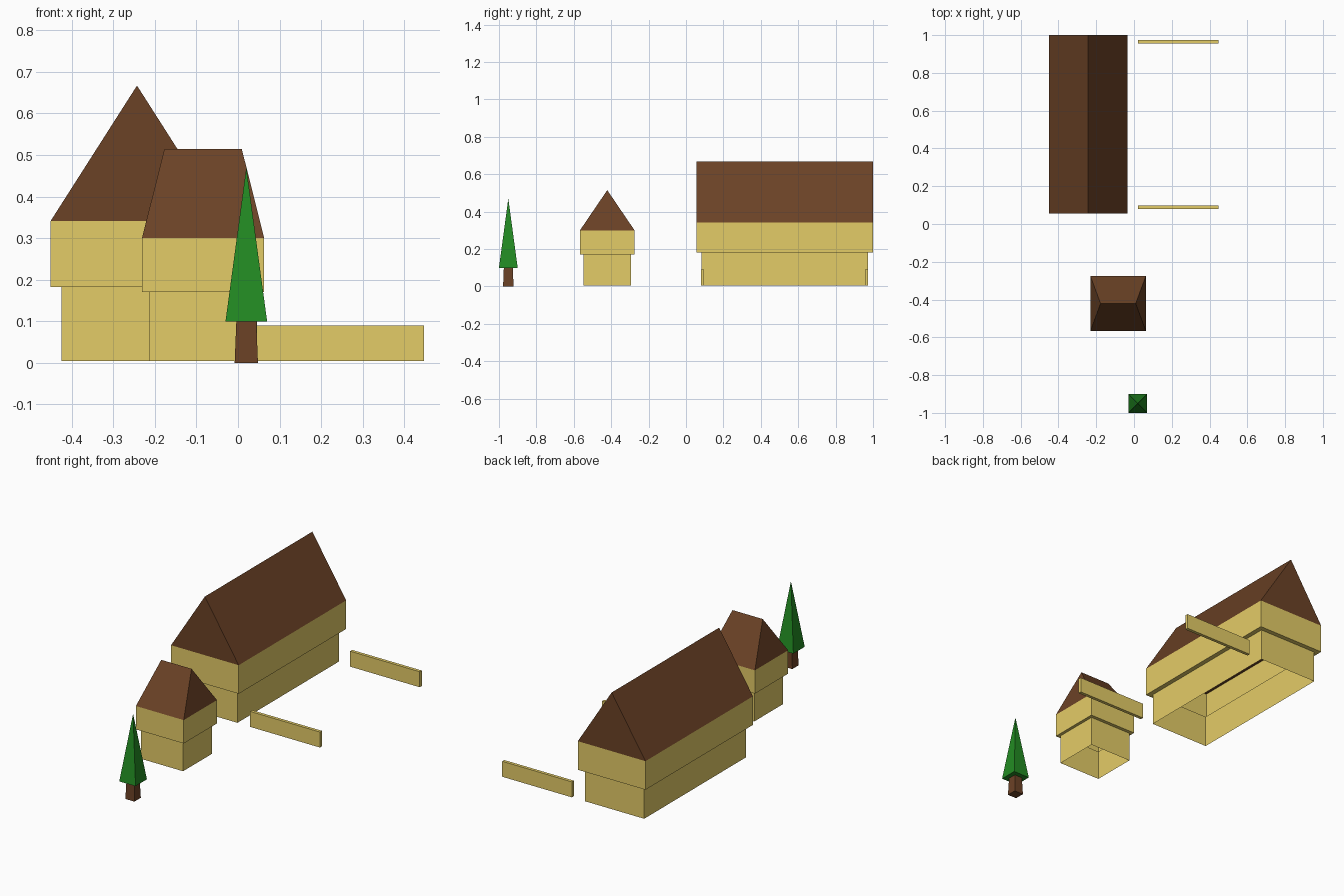
import bpy
import bmesh

cube = bpy.data.objects.get("Cube")
if cube:
    bpy.data.objects.remove(cube, do_unlink=True)


def material(name, rgb):
    mat = bpy.data.materials.new(name)
    mat.use_nodes = True
    mat.diffuse_color = (*rgb, 1)
    mat.node_tree.nodes["Principled BSDF"].inputs["Base Color"].default_value = (*rgb, 1)
    return mat


WALL = material("straw_yellow", (0.776, 0.604, 0.136))
BROWN = material("dark_brown", (0.147, 0.054, 0.019))
GREEN = material("leaf_green", (0.016, 0.258, 0.016))


def loft(name, mat, centre, rings, closed=True):
    """Stack rectangles (half width, half depth, height) and skin them."""
    cx, cy = centre
    bm = bmesh.new()
    loops = []
    for hx, hy, z in rings:
        corners = ((-hx, -hy), (hx, -hy), (hx, hy), (-hx, hy))
        loops.append([bm.verts.new((cx + x, cy + y, z)) for x, y in corners])
    for low, high in zip(loops, loops[1:]):
        for i in range(4):
            j = (i + 1) % 4
            bm.faces.new((low[i], low[j], high[j], high[i]))
    if closed:
        bm.faces.new(loops[0][::-1])
        bm.faces.new(loops[-1])
    # Ridges and tips collapse to an edge or a point
    bmesh.ops.remove_doubles(bm, verts=bm.verts, dist=0.0005)
    bmesh.ops.recalc_face_normals(bm, faces=bm.faces)
    mesh = bpy.data.meshes.new(name)
    bm.to_mesh(mesh)
    bm.free()
    mesh.materials.append(mat)
    obj = bpy.data.objects.new(name, mesh)
    bpy.context.collection.objects.link(obj)
    return obj


def house(name, centre, lower, upper, heights, ridge):
    """Open-bottomed walls with a jettied upper floor, under a ridged roof."""
    ground, jetty, eave, top = heights
    loft(name + "_walls", WALL, centre,
         [(*lower, ground), (*lower, jetty), (*upper, jetty), (*upper, eave)],
         closed=False)
    loft(name + "_roof", BROWN, centre, [(*upper, eave), (*ridge, top)])


# Long gabled house and small hipped house
house("long_house", (-0.243, 0.528), (0.182, 0.446), (0.208, 0.472),
      (0.004, 0.182, 0.341, 0.667), (0, 0.472))
house("small_house", (-0.084, -0.421), (0.13, 0.127), (0.147, 0.146),
      (0.004, 0.17, 0.3, 0.515), (0.093, 0))

# Two low garden walls
for side, y in (("front", 0.088), ("back", 0.965)):
    loft(side + "_garden_wall", WALL, (0.234, y),
         [(0.214, 0.009, 0.004), (0.214, 0.009, 0.09)])

# Tree
tree = (0.02, -0.95)
loft("tree_trunk", BROWN, tree, [(0.028, 0.028, 0), (0.024, 0.024, 0.1)])
loft("tree_foliage", GREEN, tree, [(0.05, 0.05, 0.1), (0, 0, 0.47)])
